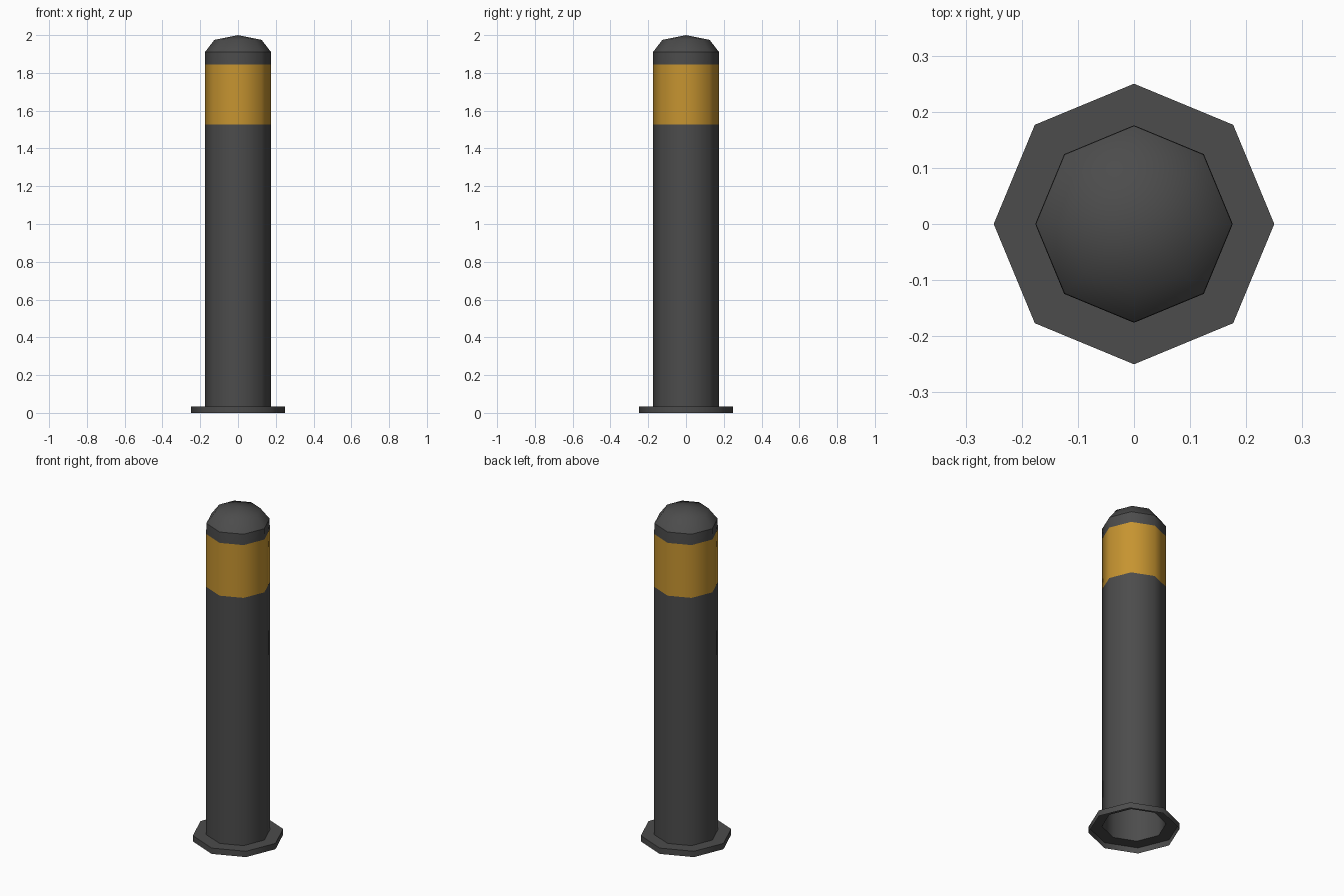
import bpy, bmesh, math

if "Cube" in bpy.data.objects:
    bpy.data.objects.remove(bpy.data.objects["Cube"])

def material(name, rgb):
    m = bpy.data.materials.new(name)
    m.diffuse_color = (*rgb, 1)
    m.use_nodes = True
    m.node_tree.nodes["Principled BSDF"].inputs["Base Color"].default_value = m.diffuse_color
    return m

dark_grey = material("dark grey", (0.072, 0.072, 0.072))
amber = material("amber", (0.565, 0.296, 0.03))

SIDES = 8

def lathe(name, profile, sharp_rings=(), apex=None, band=None):
    """Open eight-sided shell from (radius, height) rings, with optional apex."""
    bm = bmesh.new()
    rings = [[bm.verts.new((r * math.cos(i * math.tau / SIDES),
                            r * math.sin(i * math.tau / SIDES), z))
              for i in range(SIDES)] for r, z in profile]
    for a, b in zip(rings, rings[1:]):
        for i in range(SIDES):
            j = (i + 1) % SIDES
            bm.faces.new((a[i], a[j], b[j], b[i]))
    if apex is not None:
        tip = bm.verts.new((0, 0, apex))
        for i in range(SIDES):
            bm.faces.new((rings[-1][i], rings[-1][(i + 1) % SIDES], tip))
    for f in bm.faces:
        f.smooth = True
        z = f.calc_center_median().z
        if band and band[0] < z < band[1]:
            f.material_index = 1
    for k in sharp_rings:
        for i in range(SIDES):
            e = bm.edges.get((rings[k][i], rings[k][(i + 1) % SIDES]))
            e.smooth = False
    me = bpy.data.meshes.new(name)
    bm.to_mesh(me)
    bm.free()
    me.materials.append(dark_grey)
    me.materials.append(amber)
    ob = bpy.data.objects.new(name, me)
    bpy.context.collection.objects.link(ob)
    return ob

# Base flange, open underneath
lathe("base_flange", [(0.25, 0), (0.25, 0.035), (0.176, 0.035)], sharp_rings=(1,))

# Hollow post with painted band and domed cap
lathe("post", [(0.176, 0.035), (0.176, 1.527), (0.176, 1.845), (0.176, 1.87),
               (0.175, 1.91), (0.125, 1.975)],
      sharp_rings=(4,), apex=2.0, band=(1.527, 1.845))
